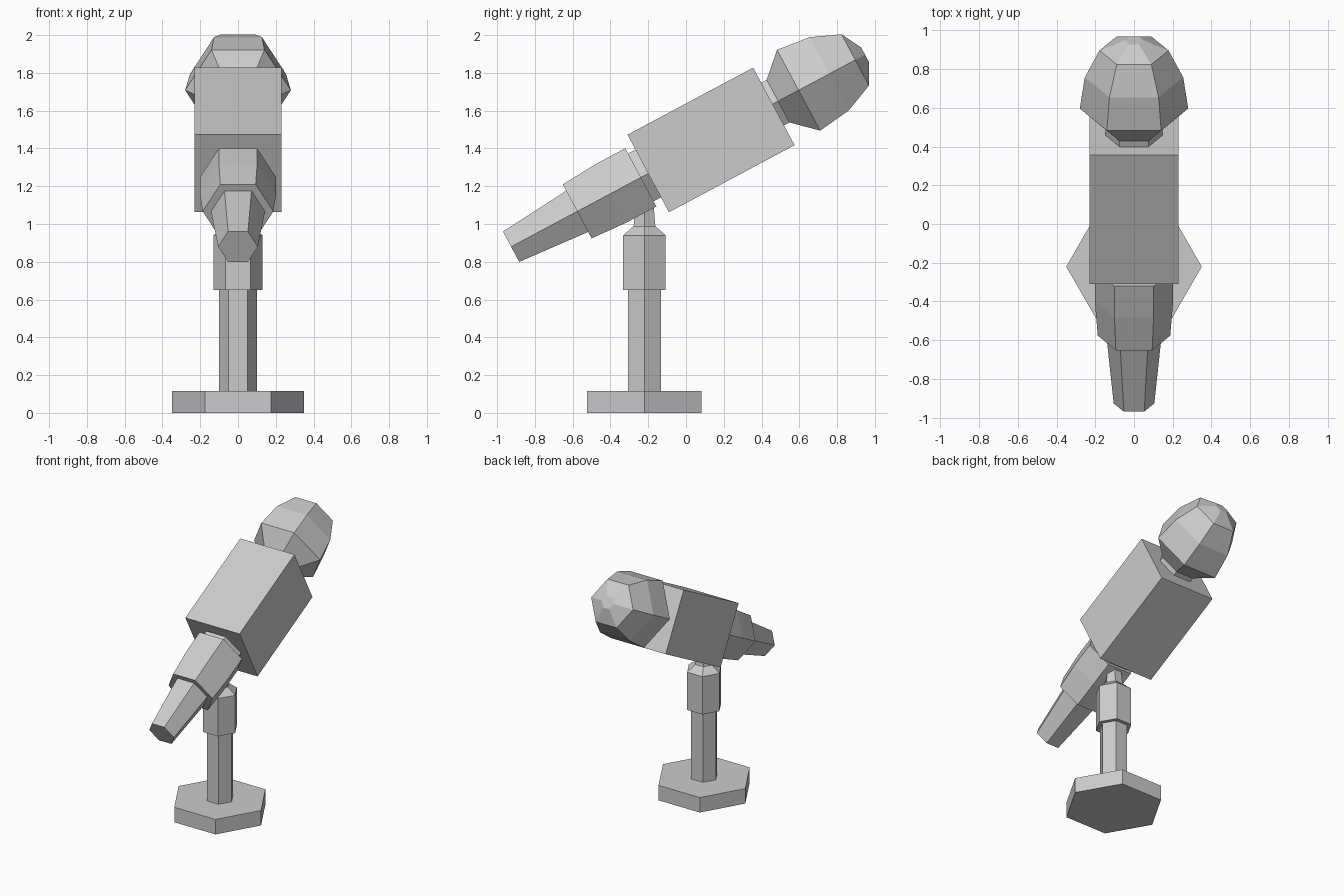
import bpy, bmesh, math
from mathutils import Matrix, Vector

if "Cube" in bpy.data.objects:
    bpy.data.objects.remove(bpy.data.objects["Cube"])

TILT = math.radians(28.1)
CENTRE = Vector((0, 0.1325, 1.445))          # middle of the square body
AXIS = Matrix.Translation(CENTRE) @ Matrix.Rotation(TILT - math.pi / 2, 4, 'X')
STAND = Matrix.Translation((0, -0.22, 0))


def finish(name, bm, matrix):
    bmesh.ops.transform(bm, matrix=matrix, verts=bm.verts)
    bmesh.ops.recalc_face_normals(bm, faces=bm.faces)
    mesh = bpy.data.meshes.new(name)
    bm.to_mesh(mesh)
    bm.free()
    obj = bpy.data.objects.new(name, mesh)
    bpy.context.collection.objects.link(obj)
    return obj


def hex_lathe(name, profile, matrix):
    """Six-sided solid from (position, radius) pairs along local z."""
    bm = bmesh.new()
    rings = []
    for z, r in profile:
        rings.append([bm.verts.new((r * math.cos(i * math.pi / 3),
                                    r * math.sin(i * math.pi / 3), z))
                      for i in range(6)])
    for a, b in zip(rings, rings[1:]):
        for i in range(6):
            j = (i + 1) % 6
            bm.faces.new((a[i], a[j], b[j], b[i]))
    bm.faces.new(rings[0])
    bm.faces.new(rings[-1])
    return finish(name, bm, matrix)


# Stand: foot, pole, collar and the short swivel post
hex_lathe("stand_foot", [(0, 0.35), (0.115, 0.35)], STAND)
hex_lathe("stand_pole", [(0.115, 0.1), (0.66, 0.1)], STAND)
hex_lathe("stand_collar", [(0.65, 0.13), (0.94, 0.13), (0.99, 0.065)], STAND)
hex_lathe("swivel_post", [(0.96, 0.075), (1.0, 0.065), (1.18, 0.05)], STAND)

# Square body of the microphone
bm = bmesh.new()
bmesh.ops.create_cube(bm, size=1, matrix=Matrix.Diagonal((0.46, 0.465, 0.754, 1)))
finish("body_block", bm, AXIS)

# Tapered handle behind the body
hex_lathe("handle_neck", [(-0.43, 0.165), (-0.37, 0.165)], AXIS)
hex_lathe("handle_grip", [(-0.803, 0.187), (-0.604, 0.202), (-0.421, 0.202)], AXIS)
hex_lathe("handle_tail", [(-1.2, 0.105), (-0.80, 0.143)], AXIS)

# Rounded head, a touch above the body axis
HEAD = AXIS @ Matrix.Translation((0, -0.014, 0))
hex_lathe("head_neck", [(0.36, 0.148), (0.42, 0.148)], HEAD)
hex_lathe("head_dome", [(0.41, 0.148), (0.533, 0.28), (0.716, 0.254),
                        (0.873, 0.178), (0.932, 0.05)], HEAD)
